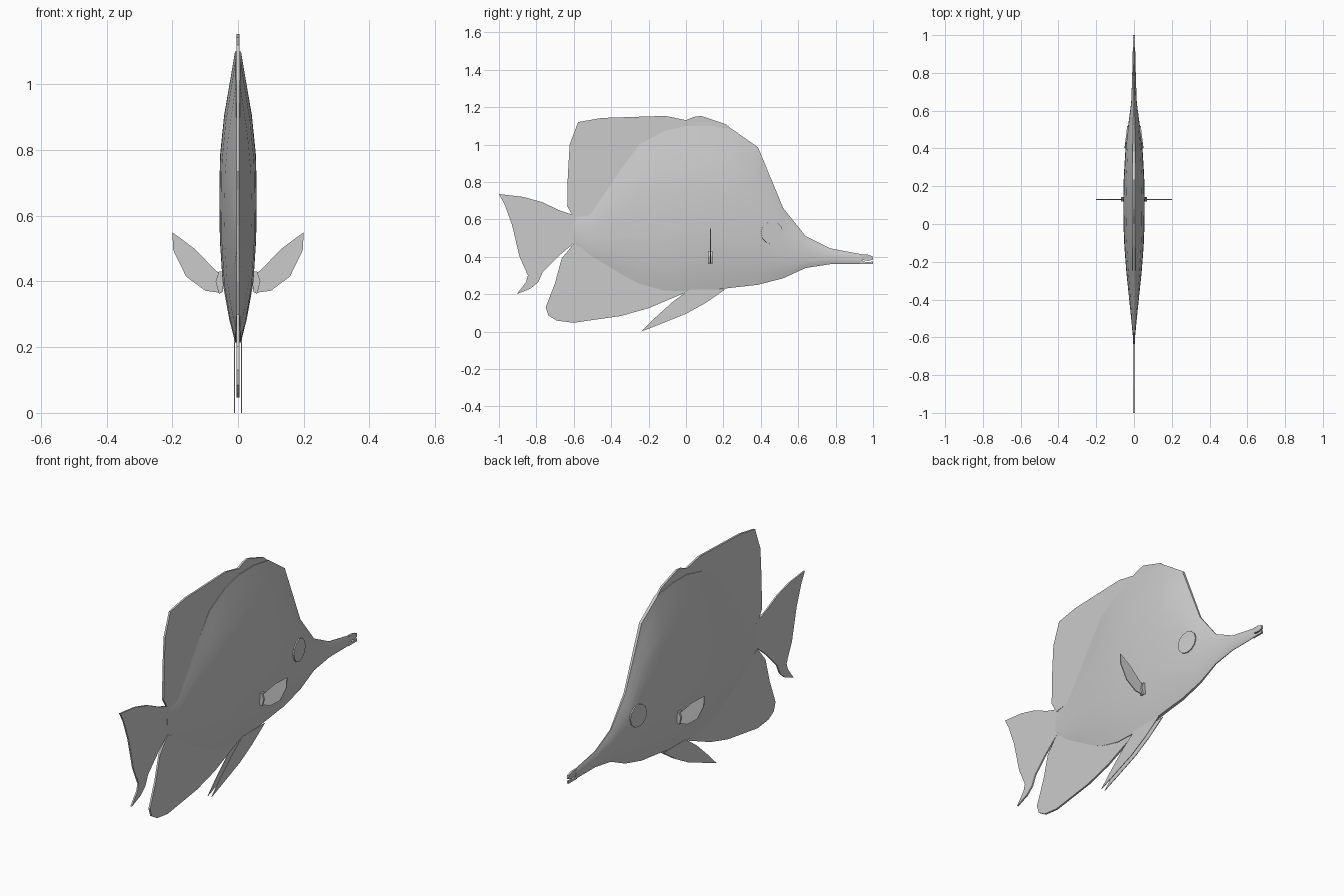
import bpy, bmesh, math
from mathutils import Vector, Matrix

if "Cube" in bpy.data.objects:
    bpy.data.objects.remove(bpy.data.objects["Cube"])


def finish(bm, name, smooth=False):
    bmesh.ops.recalc_face_normals(bm, faces=bm.faces)
    me = bpy.data.meshes.new(name)
    bm.to_mesh(me)
    bm.free()
    ob = bpy.data.objects.new(name, me)
    bpy.context.collection.objects.link(ob)
    if smooth:
        bpy.ops.object.select_all(action='DESELECT')
        ob.select_set(True)
        bpy.context.view_layer.objects.active = ob
        bpy.ops.object.shade_smooth_by_angle(angle=math.radians(30))
    return ob


def plate(name, outline, place, thickness, axis):
    """Flat outline placed in space and given a centred thickness along axis."""
    bm = bmesh.new()
    half = Vector(axis) * thickness / 2
    face = bm.faces.new([bm.verts.new(Vector(place(*p)) - half) for p in outline])
    ext = bmesh.ops.extrude_face_region(bm, geom=[face], use_keep_orig=True)
    verts = [g for g in ext['geom'] if isinstance(g, bmesh.types.BMVert)]
    bmesh.ops.translate(bm, verts=verts, vec=half * 2)
    bmesh.ops.triangulate(bm, faces=[f for f in bm.faces if len(f.verts) > 4])
    return finish(bm, name)


def side(x=0):
    return lambda y, z: (x, y, z)


# Body: lens-shaped sections (y, bottom, top, half width) lofted along y
stations = [
    (-0.605, .465, .620, .005), (-0.51, .395, .645, .014), (-0.25, .255, 1.00, .041),
    (-0.12, .220, 1.07, .051), (0.0, .215, 1.10, .056), (0.13, .220, 1.10, .057),
    (0.25, .235, 1.08, .054), (0.385, .250, .985, .046), (0.52, .285, .660, .031),
    (0.64, .340, .510, .015), (0.77, .360, .445, .010), (0.94, .360, .413, .006)]
section = [(0, .16), (.08, .48), (.2, .82), (.35, .97), (.5, 1), (.64, .96),
           (.78, .74), (.9, .42), (1, .16)]
bm = bmesh.new()
rings = []
for y, lo, hi, w in stations:
    pts = [(s * w, lo + t * (hi - lo)) for t, s in section]
    pts += [(-x, z) for x, z in reversed(pts)]
    rings.append([bm.verts.new((x, y, z)) for x, z in pts])
n = len(rings[0])
for a, b in zip(rings, rings[1:]):
    for i in range(n):
        j = (i + 1) % n
        bm.faces.new((a[i], a[j], b[j], b[i]))
bm.faces.new(rings[0])
bm.faces.new(rings[-1])
finish(bm, "body", True)

# Lips at the end of the snout
plate("upper_lip", [(.93, .413), (.97, .412), (.997, .403), (1.0, .385), (.975, .378), (.935, .384)],
      side(), .010, (1, 0, 0))
plate("lower_lip", [(.93, .360), (1.0, .360), (1.0, .374), (.96, .371), (.935, .384)],
      side(), .010, (1, 0, 0))

# Dorsal, anal and tail fins
plate("dorsal_fin", [
    (-.60, .61), (-.635, .67), (-.632, .83), (-.622, 1.0), (-.577, 1.12), (-.45, 1.142),
    (-.11, 1.153), (0, 1.13), (.04, 1.147), (.08, 1.153), (.21, 1.11), (.26, 1.07),
    (0, 1.06), (-.12, 1.03), (-.24, .96), (-.50, .62)], side(), .010, (1, 0, 0))
plate("anal_fin", [
    (-.60, .47), (-.665, .39), (-.70, .26), (-.75, .13), (-.735, .085), (-.69, .058),
    (-.60, .047), (-.35, .083), (-.20, .125), (.03, .222), (-.12, .25), (-.25, .29),
    (-.50, .42)], side(), .010, (1, 0, 0))
plate("tail_fin", [
    (-.59, .62), (-.67, .645), (-.77, .692), (-.87, .72), (-1.0, .735), (-.97, .68),
    (-.93, .57), (-.89, .40), (-.845, .30), (-.855, .265), (-.905, .20), (-.83, .23),
    (-.79, .265), (-.765, .32), (-.68, .405), (-.59, .48)], side(), .008, (1, 0, 0))

# Paired parts on both sides
for s, tag in ((1, "right"), (-1, "left")):
    plate("pelvic_fin_" + tag, [
        (-.24, .0), (-.20, .015), (0, .095), (.10, .150), (.21, .225), (.02, .225),
        (-.07, .160), (-.18, .06)], side(s * .011), .003, (1, 0, 0))
    plate("pectoral_fin_" + tag, [
        (.05, .365), (.10, .372), (.158, .415), (.197, .495), (.2, .55), (.13, .498),
        (.07, .435), (.055, .425)], lambda x, z: (s * x, .13, z), .005, (0, 1, 0))
    plate("pectoral_base_" + tag, [(.045, .37), (.058, .362), (.068, .40), (.058, .43), (.045, .43)],
          lambda x, z: (s * x, .13, z), .024, (0, 1, 0))
    # Eye disc, tilted to lie along the tapering head
    bm = bmesh.new()
    mat = (Matrix.Translation((s * .037, .46, .528)) @ Matrix.Rotation(s * .125, 4, 'Z')
           @ Matrix.Rotation(math.pi / 2, 4, 'Y'))
    bmesh.ops.create_cone(bm, cap_ends=True, segments=12, radius1=.06, radius2=.06,
                          depth=.012, matrix=mat)
    finish(bm, "eye_" + tag)
